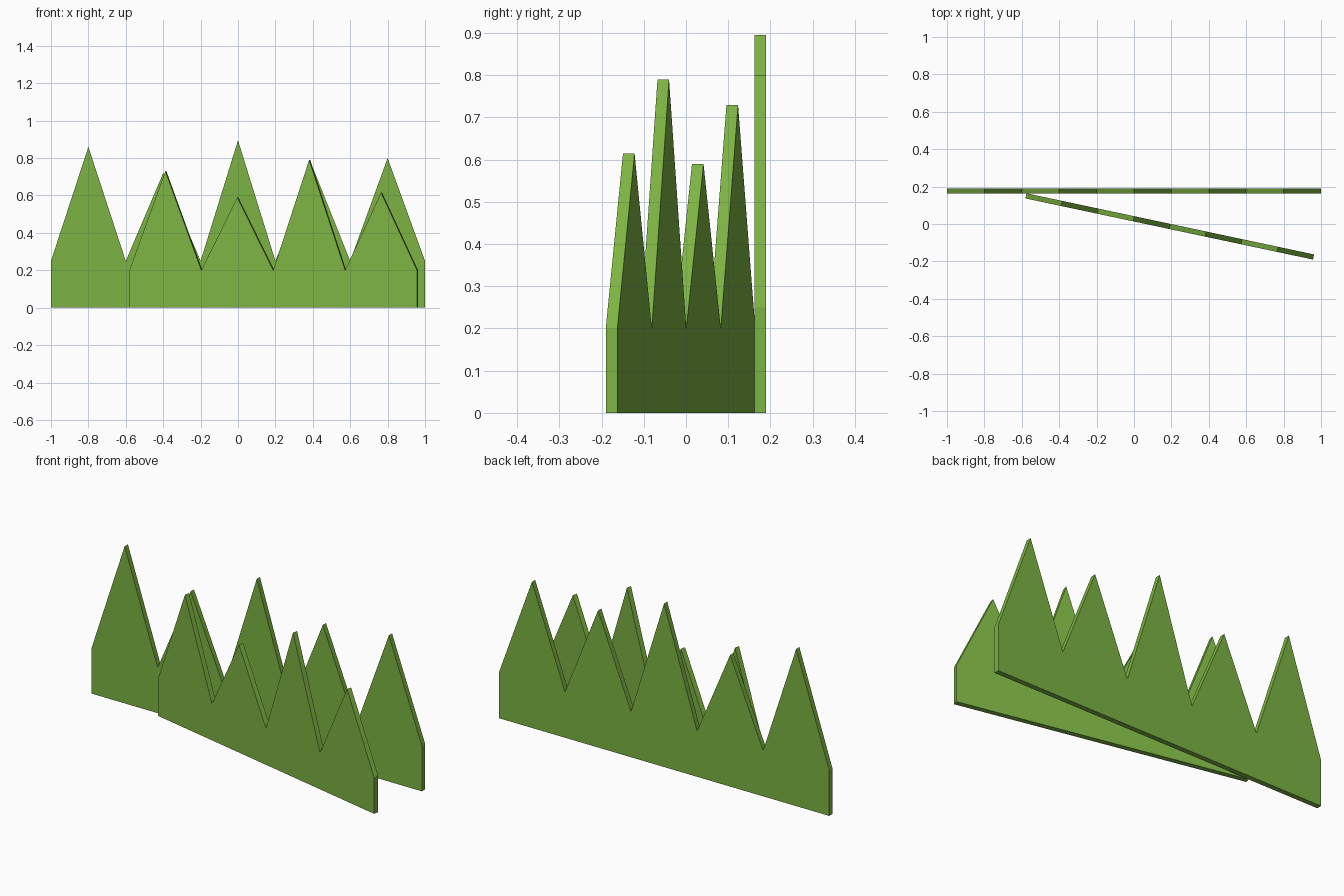
import bpy, math

if "Cube" in bpy.data.objects:
    bpy.data.objects.remove(bpy.data.objects["Cube"])

# single flat green
green = bpy.data.materials.new("grass_green")
green.diffuse_color = (0.202, 0.451, 0.054, 1)
green.use_nodes = True
green.node_tree.nodes["Principled BSDF"].inputs["Base Color"].default_value = green.diffuse_color


def grass_panel(name, length, valley, peaks, thickness, centre, angle):
    """Extruded zigzag silhouette: flat base, one pointed blade per peak height."""
    step = length / len(peaks)
    outline = [(-length / 2, 0), (length / 2, 0), (length / 2, valley)]
    for i in reversed(range(len(peaks))):
        left = -length / 2 + i * step
        outline += [(left + step / 2, peaks[i]), (left, valley)]
    n, h = len(outline), thickness / 2
    verts = [(x, y, z) for y in (-h, h) for x, z in outline]
    faces = [tuple(range(n)), tuple(reversed(range(n, 2 * n)))]
    faces += [(i, i + n, (i + 1) % n + n, (i + 1) % n) for i in range(n)]
    mesh = bpy.data.meshes.new(name)
    mesh.from_pydata(verts, [], faces)
    mesh.materials.append(green)
    obj = bpy.data.objects.new(name, mesh)
    obj.location = (*centre, 0)
    obj.rotation_euler.z = math.radians(angle)
    bpy.context.collection.objects.link(obj)
    return obj


# tall rear row of blades
grass_panel("back_grass", 2.0, 0.25, [0.86, 0.72, 0.895, 0.75, 0.80],
            0.028, (0, 0.176), 0)
# shorter front row, turned so its left end meets the rear row
grass_panel("front_grass", 1.572, 0.20, [0.73, 0.59, 0.79, 0.615],
            0.028, (0.191, -0.013), -12)
